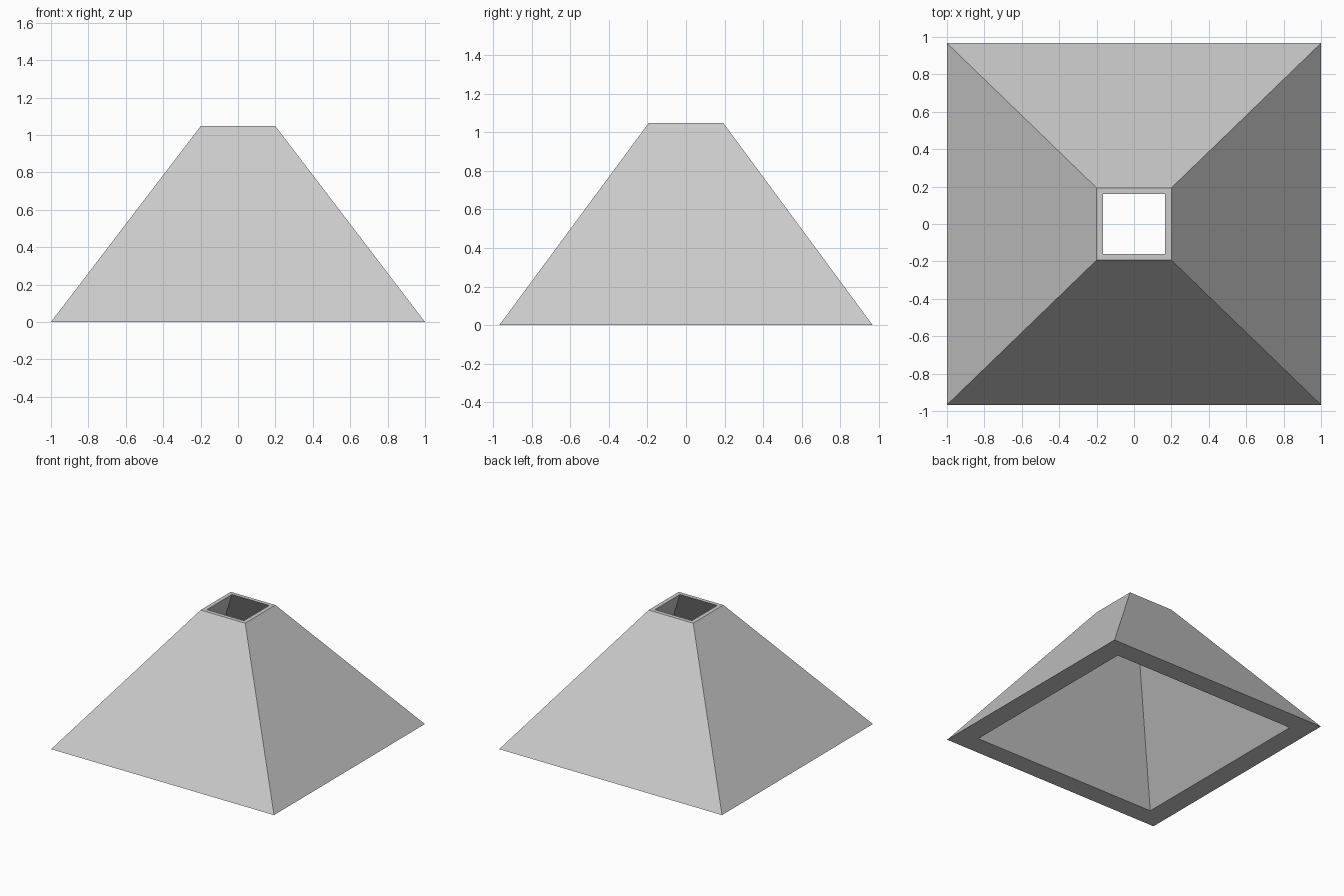
import bpy
import bmesh

cube = bpy.data.objects.get("Cube")
if cube:
    bpy.data.objects.remove(cube, do_unlink=True)

BASE = (1.0, 0.967)
HEIGHT = 1.047
TOP_RATIO = 0.2
INNER_RATIO = 5 / 6

# Plain grey surface
grey = bpy.data.materials.new("light_grey")
grey.use_nodes = True
colour = (0.6, 0.6, 0.6, 1.0)
grey.diffuse_color = colour
grey.node_tree.nodes["Principled BSDF"].inputs["Base Color"].default_value = colour


def ring(bm, scale, z):
    """Rectangular loop of four corners."""
    return [bm.verts.new((sx * BASE[0] * scale, sy * BASE[1] * scale, z))
            for sx, sy in ((-1, -1), (1, -1), (1, 1), (-1, 1))]


# Hollow tapered hood: outer walls, top rim, inner walls, bottom rim
bm = bmesh.new()
loops = [ring(bm, 1, 0),
         ring(bm, TOP_RATIO, HEIGHT),
         ring(bm, TOP_RATIO * INNER_RATIO, HEIGHT),
         ring(bm, INNER_RATIO, 0)]
for a, b in zip(loops, loops[1:] + loops[:1]):
    for i in range(4):
        j = (i + 1) % 4
        bm.faces.new((a[i], a[j], b[j], b[i]))
bmesh.ops.recalc_face_normals(bm, faces=bm.faces)

mesh = bpy.data.meshes.new("hollow_pyramid_hood")
bm.to_mesh(mesh)
bm.free()
mesh.materials.append(grey)
hood = bpy.data.objects.new("hollow_pyramid_hood", mesh)
bpy.context.collection.objects.link(hood)
